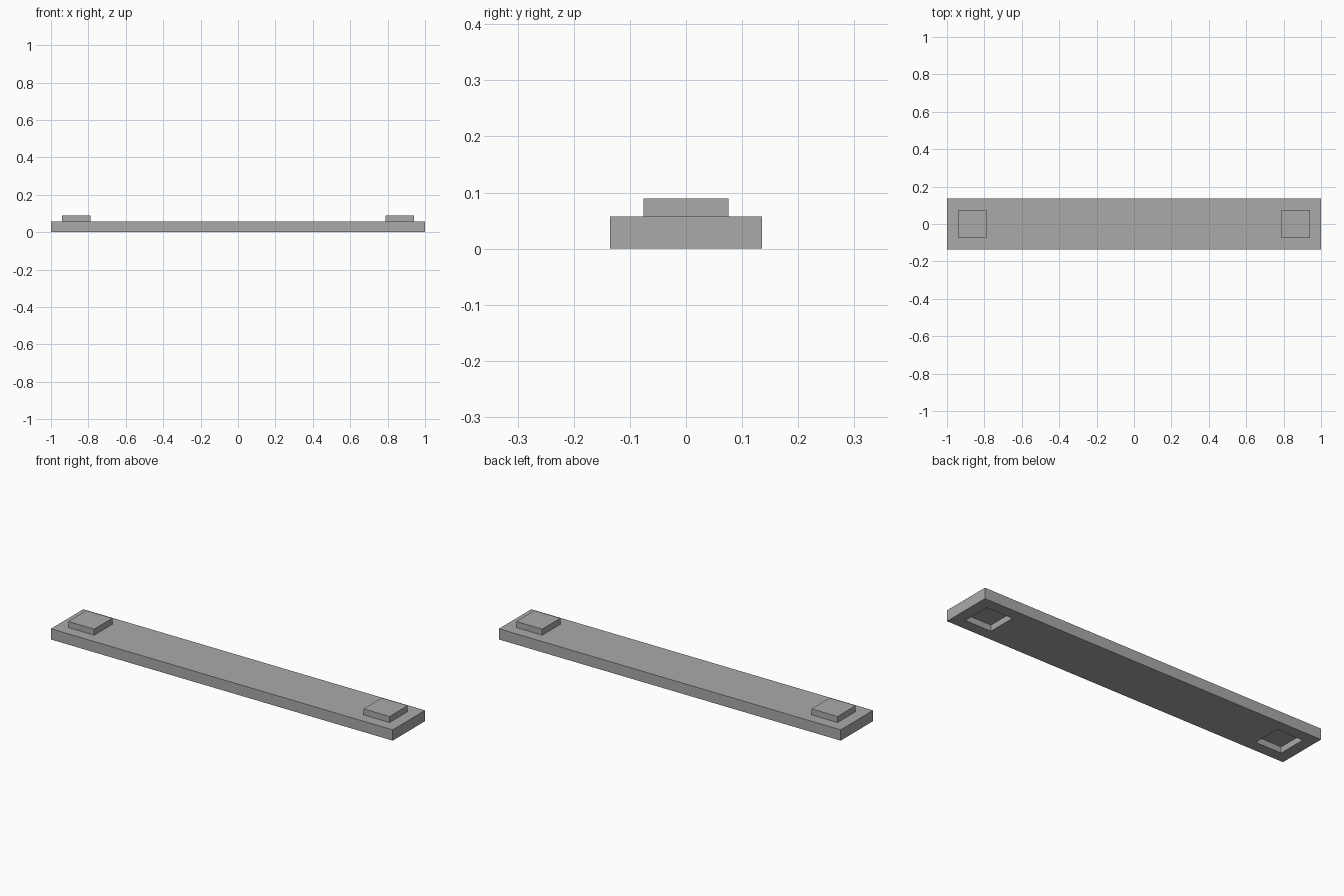
import bpy
import bmesh
from mathutils import Matrix, Vector

if "Cube" in bpy.data.objects:
    bpy.data.objects.remove(bpy.data.objects["Cube"])

LENGTH, WIDTH, THICK = 2.0, 0.27, 0.057
STUD_X, STUD_SIZE, STUD_H = 0.864, 0.152, 0.032

grey = bpy.data.materials.new("plain grey")
grey.use_nodes = True
colour = (0.4, 0.4, 0.4, 1)
grey.diffuse_color = colour
grey.node_tree.nodes["Principled BSDF"].inputs["Base Color"].default_value = colour


def box(name, size, base, open_bottom=False):
    """Box whose bottom face is centred on base."""
    bm = bmesh.new()
    place = Matrix.Translation(Vector(base) + Vector((0, 0, size[2] / 2)))
    bmesh.ops.create_cube(bm, size=1, matrix=place @ Matrix.Diagonal((*size, 1)))
    if open_bottom:
        bm.normal_update()
        bottom = [f for f in bm.faces if f.normal.z < -0.5]
        bmesh.ops.delete(bm, geom=bottom, context="FACES_ONLY")
    mesh = bpy.data.meshes.new(name)
    bm.to_mesh(mesh)
    bm.free()
    mesh.materials.append(grey)
    obj = bpy.data.objects.new(name, mesh)
    bpy.context.collection.objects.link(obj)
    return obj


# Long flat plank
plank = box("plank", (LENGTH, WIDTH, THICK), (0, 0, 0))

for side, x in (("left", STUD_X), ("right", -STUD_X)):
    # Square stud on top of each end
    box(side + "_stud", (STUD_SIZE, STUD_SIZE, STUD_H), (x, 0, THICK), open_bottom=True)

    # Matching socket sunk into the underside, one stud deep
    cutter = box(side + "_socket_cutter", (STUD_SIZE, STUD_SIZE, 2 * STUD_H), (x, 0, -STUD_H))
    cutter.hide_render = True
    cutter.hide_viewport = True
    cut = plank.modifiers.new(side + "_socket", "BOOLEAN")
    cut.operation = "DIFFERENCE"
    cut.solver = "EXACT"
    cut.object = cutter
